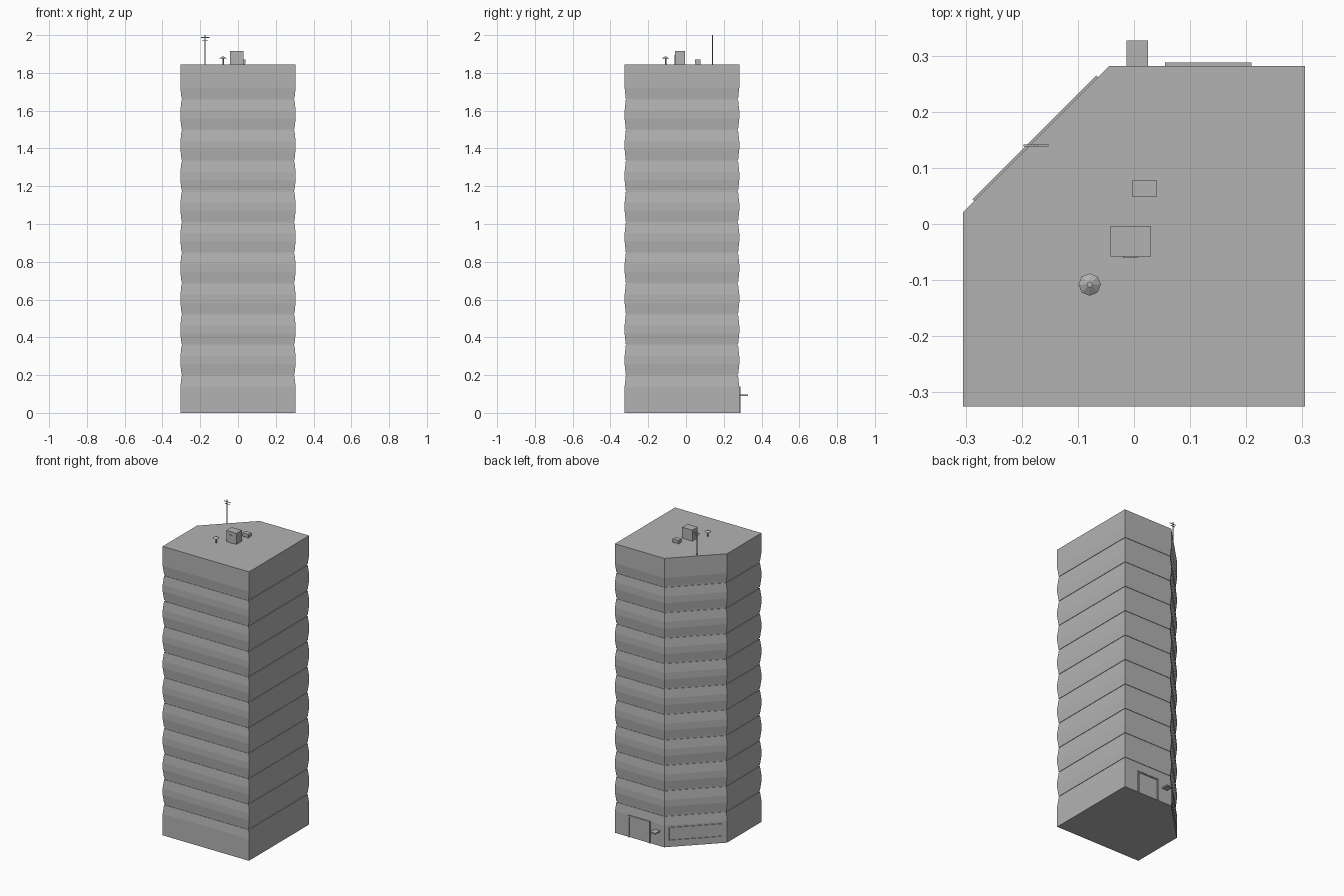
import bpy, bmesh, math
from mathutils import Vector, Matrix

if "Cube" in bpy.data.objects:
    bpy.data.objects.remove(bpy.data.objects["Cube"])

grey = bpy.data.materials.new("concrete grey")
grey.diffuse_color = (0.45, 0.45, 0.45, 1)
grey.use_nodes = True
grey.node_tree.nodes["Principled BSDF"].inputs["Base Color"].default_value = grey.diffuse_color

FOOT = [Vector(p) for p in ((-0.305, -0.325), (0.305, -0.325), (0.305, 0.282),
                            (-0.044, 0.282), (-0.305, 0.021))]
ROOF = 1.845


def finish(name, bm):
    bmesh.ops.recalc_face_normals(bm, faces=bm.faces)
    me = bpy.data.meshes.new(name)
    bm.to_mesh(me)
    bm.free()
    me.materials.append(grey)
    ob = bpy.data.objects.new(name, me)
    bpy.context.collection.objects.link(ob)
    return ob


def add_box(bm, lo, hi):
    lo, hi = Vector(lo), Vector(hi)
    m = Matrix.Translation((lo + hi) / 2) @ Matrix.Diagonal((*(hi - lo), 1))
    bmesh.ops.create_cube(bm, size=1, matrix=m)


def boxes(name, *pairs):
    bm = bmesh.new()
    for lo, hi in pairs:
        add_box(bm, lo, hi)
    return finish(name, bm)


def add_cone(bm, x, y, z0, z1, r0, r1, n=8):
    bmesh.ops.create_cone(bm, cap_ends=True, segments=n, radius1=r0, radius2=r1,
                          depth=z1 - z0, matrix=Matrix.Translation((x, y, (z0 + z1) / 2)))


def inset_foot(d):
    """Footprint moved inward by d with mitred corners."""
    out = []
    for i, p in enumerate(FOOT):
        a = (p - FOOT[i - 1]).normalized()
        b = (FOOT[(i + 1) % len(FOOT)] - p).normalized()
        na, nb = Vector((-a.y, a.x)), Vector((-b.y, b.x))
        out.append(p + (na + nb) * d / (1 + na.dot(nb)))
    return out


# Tower: a stack of rings with a shallow groove at every floor line
rings = [(0, 0.0)]
for k in range(10):
    z = 0.198 + 0.1625 * k
    rings += [(z - 0.06, 0.0), (z - 0.004, 0.006), (z - 0.004, 0.009),
              (z + 0.004, 0.009), (z + 0.004, 0.006), (z + 0.06, 0.0)]
rings.append((ROOF, 0.0))
bm = bmesh.new()
loops = [[bm.verts.new((p.x, p.y, z)) for p in inset_foot(d)] for z, d in rings]
for lo, hi in zip(loops, loops[1:]):
    for i in range(5):
        j = (i + 1) % 5
        bm.faces.new((lo[i], lo[j], hi[j], hi[i]))
bm.faces.new(loops[0])
bm.faces.new(loops[-1])
finish("tower", bm)

# Back entrance frame and the canopy slab beside it
Y0, Y1 = 0.278, 0.288
boxes("door_frame", ((0.055, Y0, 0), (0.063, Y1, 0.14)),
      ((0.201, Y0, 0), (0.209, Y1, 0.14)), ((0.063, Y0, 0.132), (0.201, Y1, 0.14)))
boxes("small_canopy", ((-0.013, 0.275, 0.09), (0.025, 0.327, 0.098)))

# Window frame on the cut corner, built flat and then turned onto the wall
W, Z0, Z1, T = 0.156, 0.04, 0.125, 0.005
frame = boxes("corner_window_frame",
              ((-W, -0.003, Z0), (-W + T, 0.003, Z1)), ((W - T, -0.003, Z0), (W, 0.003, Z1)),
              ((-W + T, -0.003, Z0), (W - T, 0.003, Z0 + T)),
              ((-W + T, -0.003, Z1 - T), (W - T, 0.003, Z1)))
frame.location = (-0.1755, 0.1525, 0)
frame.rotation_euler.z = math.radians(45)

# Roof: stair hut with door, cooling unit on feet
boxes("roof_hut", ((-0.042, -0.058, ROOF), (0.030, -0.004, 1.915)))
boxes("roof_hut_door", ((-0.020, -0.061, ROOF), (0.006, -0.058, 1.895)))
boxes("cooling_unit", ((-0.003, 0.048, 1.850), (0.040, 0.078, 1.870)),
      ((0.001, 0.050, ROOF), (0.007, 0.076, 1.850)),
      ((0.030, 0.050, ROOF), (0.036, 0.076, 1.850)))

# Mushroom vent
bm = bmesh.new()
add_cone(bm, -0.079, -0.108, ROOF, 1.876, 0.004, 0.004)
add_cone(bm, -0.079, -0.108, 1.876, 1.886, 0.020, 0.005)
finish("roof_vent", bm)

# Antenna mast with two crossbars
bm = bmesh.new()
add_cone(bm, -0.175, 0.14, ROOF, 2.0, 0.003, 0.003, 6)
add_box(bm, (-0.197, 0.1385, 1.986), (-0.152, 0.1415, 1.989))
add_box(bm, (-0.190, 0.1385, 1.972), (-0.159, 0.1415, 1.975))
finish("antenna", bm)
